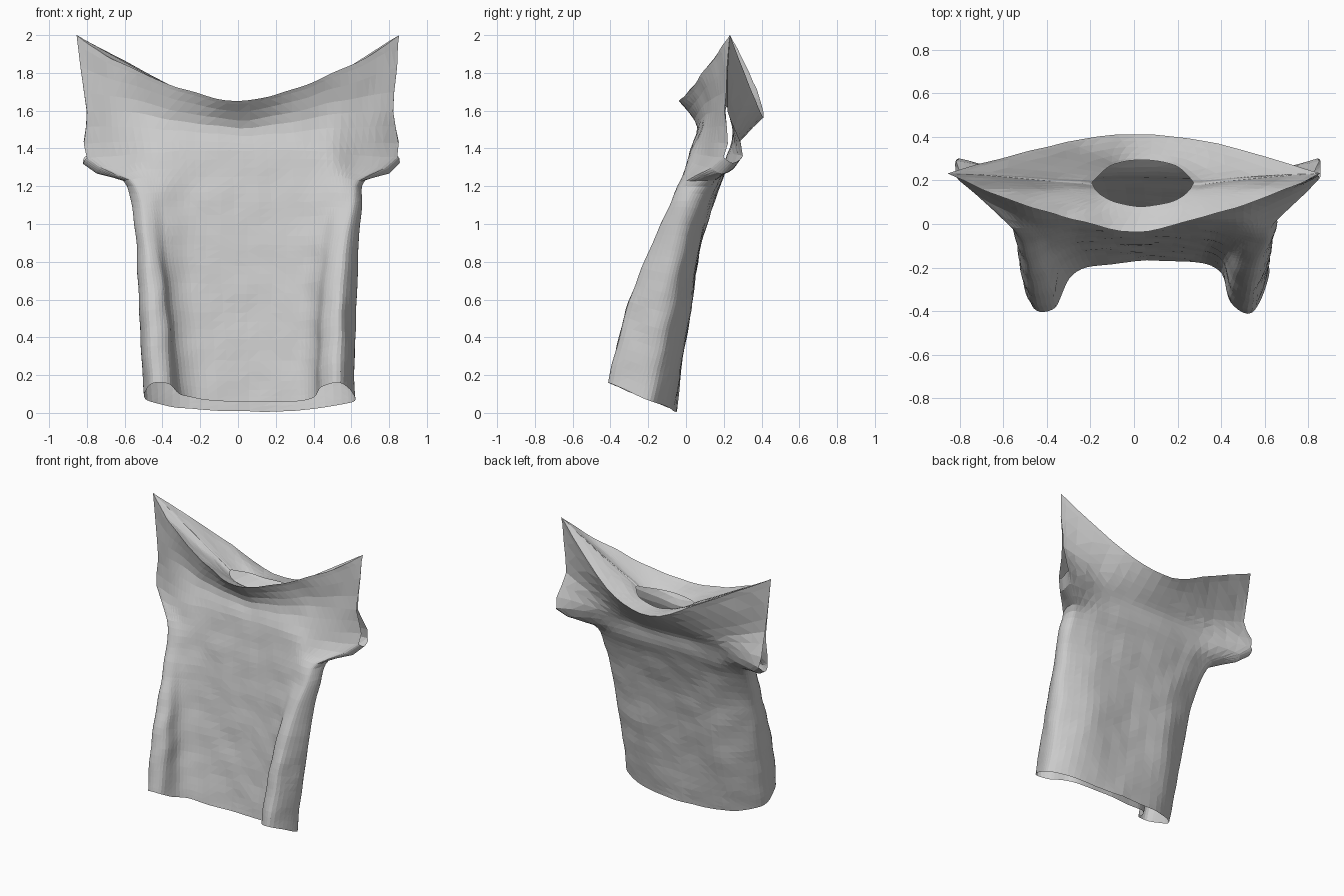
import bpy, bmesh
from mathutils import Vector, noise

cube = bpy.data.objects.get("Cube")
if cube:
    bpy.data.objects.remove(cube, do_unlink=True)

SUB = 5  # columns between two neighbouring profile points

cloth = bpy.data.materials.new("light grey cloth")
cloth.use_nodes = True
cloth.diffuse_color = (0.6, 0.6, 0.6, 1)
cloth.node_tree.nodes["Principled BSDF"].inputs["Base Color"].default_value = (0.6, 0.6, 0.6, 1)


def tangent(a, b, c):
    return (c - a).normalized() * min((b - a).length, (c - b).length)


def span(a, b, c, d, t):
    """Smooth step from b to c that never overshoots short spans."""
    m, n = tangent(a, b, c), tangent(b, c, d)
    s, q = t * t, t * t * t
    return b * (2*q - 3*s + 1) + m * (q - 2*s + t) + c * (3*s - 2*q) + n * (q - s)


def ring(left, right, shift):
    """Join two half sections, each front centre to back centre, into a smooth ring."""
    pts = [Vector(p) for p in left]
    pts += [Vector((-x, y, z)) for x, y, z in right[-2:0:-1]]
    n = len(pts)
    out = []
    for i in range(n):
        quad = [pts[(i + k) % n] for k in (-1, 0, 1, 2)]
        out += [span(*quad, k / SUB) + Vector((shift, 0, 0)) for k in range(SUB)]
    return out


def loft(name, rings, steps, is_open=None, rumple=0.008):
    """Skin through rings, leaving out the faces that is_open picks."""
    rows = []
    last = len(rings) - 1
    for i, count in enumerate(steps):
        near = [rings[max(0, min(last, i + k))] for k in (-1, 0, 1, 2)]
        for k in range(count):
            rows.append((i, [span(*p, k / count) for p in zip(*near)]))
    rows.append((last, rings[last]))
    bm = bmesh.new()
    grid = []
    for _, row in rows:
        grid.append([bm.verts.new(p + noise.noise_vector(p * 7) * rumple) for p in row])
    n = len(grid[0])
    for r in range(len(grid) - 1):
        for c in range(n):
            if is_open and is_open(rows[r][0], c):
                continue
            d = (c + 1) % n
            bm.faces.new((grid[r][c], grid[r][d], grid[r + 1][d], grid[r + 1][c]))
    bmesh.ops.remove_doubles(bm, verts=bm.verts, dist=0.0005)
    bmesh.ops.delete(bm, geom=[v for v in bm.verts if not v.link_faces], context='VERTS')
    bmesh.ops.triangulate(bm, faces=bm.faces)
    mesh = bpy.data.meshes.new(name)
    bm.to_mesh(mesh)
    bm.free()
    mesh.materials.append(cloth)
    obj = bpy.data.objects.new(name, mesh)
    bpy.context.collection.objects.link(obj)
    return obj


def tilted(base, slope, outline):
    """Half section on a plane that rises towards the front."""
    return [(x, y, base - slope * y) for x, y in outline]


# Torso: the sides curl forward into deep folds near the hem
hem_left = tilted(-0.015, 0.43, [(0, -.17), (.25, -.18), (.34, -.23), (.385, -.36), (.48, -.41),
                                 (.55, -.27), (.545, -.17), (.36, -.085), (0, -.05)])
hem_right = tilted(-0.015, 0.43, [(0, -.17), (.25, -.195), (.36, -.25), (.415, -.385), (.51, -.4),
                                  (.55, -.31), (.54, -.19), (.37, -.09), (0, -.05)])
waist_left = tilted(0.45, 0.3, [(0, -.11), (.27, -.12), (.36, -.17), (.405, -.28), (.5, -.31),
                                (.57, -.17), (.545, -.08), (.34, .005), (0, 0)])
waist_right = tilted(0.45, 0.3, [(0, -.11), (.28, -.125), (.39, -.18), (.435, -.29), (.52, -.31),
                                 (.57, -.21), (.545, -.1), (.34, .005), (0, 0)])
chest_left = tilted(0.88, 0.15, [(0, -.055), (.3, -.07), (.39, -.11), (.45, -.16), (.53, -.17),
                                 (.59, -.07), (.56, 0), (.35, .065), (0, .075)])
chest_right = tilted(0.88, 0.15, [(0, -.055), (.32, -.07), (.43, -.11), (.49, -.16), (.55, -.165),
                                  (.59, -.09), (.56, -.01), (.35, .065), (0, .075)])
ribs = tilted(1.12, 0, [(0, -.025), (.3, -.03), (.44, -.055), (.51, -.075), (.57, -.07),
                        (.61, .01), (.575, .08), (.38, .13), (0, .15)])
# Yoke: sleeves reach out to pinched open ends, neckline flares front and back
armpit = [(0, 0, 1.25), (.3, -.005, 1.25), (.46, -.02, 1.25), (.55, -.02, 1.24), (.61, 0, 1.23),
          (.64, .09, 1.23), (.61, .15, 1.23), (.4, .18, 1.24), (0, .2, 1.25)]
sleeve = [(0, .025, 1.39), (.3, .025, 1.39), (.48, .03, 1.38), (.66, .11, 1.36), (.82, .2, 1.35),
          (.835, .25, 1.32), (.82, .3, 1.36), (.45, .22, 1.37), (0, .225, 1.36)]
shoulder = [(0, .06, 1.51), (.28, .075, 1.54), (.5, .11, 1.58), (.68, .16, 1.6), (.815, .21, 1.6),
            (.82, .22, 1.6), (.815, .225, 1.6), (.42, .26, 1.47), (0, .285, 1.44)]
tip = (.855, .235, 2)
front_rim = [(0, -.035, 1.655), (.28, .02, 1.71), (.5, .085, 1.8), (.7, .16, 1.89), tip, tip, tip]
back_centre = (0, .415, 1.57)
rim_left = front_rim + [(.39, .365, 1.65), back_centre]
rim_right = front_rim + [(.39, .36, 1.75), back_centre]
neck = [(0, .08, 1.6), (.13, .1, 1.6), (.19, .13, 1.61), (.22, .16, 1.62), (.23, .18, 1.63),
        (.235, .19, 1.63), (.23, .2, 1.63), (.15, .27, 1.6), (0, .3, 1.58)]

rings = [ring(hem_left, hem_right, .06), ring(waist_left, waist_right, .05),
         ring(chest_left, chest_right, .05), ring(ribs, ribs, .045),
         ring(armpit, armpit, .035), ring(sleeve, sleeve, .02),
         ring(shoulder, shoulder, .01), ring(rim_left, rim_right, 0)]


def sleeve_end(level, column):
    """The cuffs are the outermost columns above the underarm."""
    return level >= 5 and column // SUB in (4, 5, 10, 11)


loft("shirt_body", rings, [10, 9, 5, 3, 3, 3, 4], sleeve_end)
# Neckline cloth folded inward from the rim to the neck hole
loft("folded_collar", [rings[-1], ring(neck, neck, .04)], [6])
